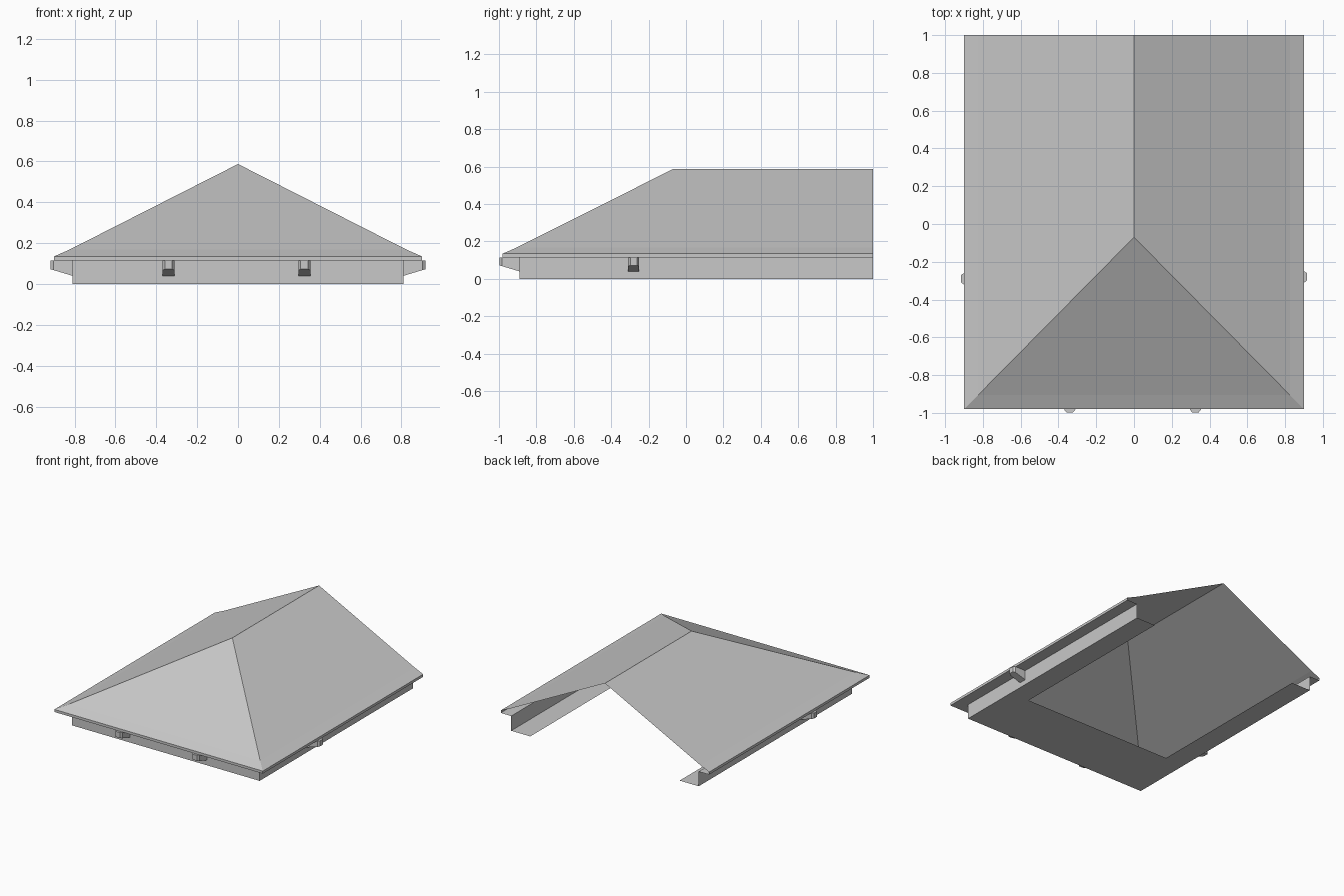
import bpy
import bmesh
from math import pi
from mathutils import Matrix

cube = bpy.data.objects.get("Cube")
if cube:
    bpy.data.objects.remove(cube, do_unlink=True)

grey = bpy.data.materials.new("plain grey")
grey.use_nodes = True
colour = (0.58, 0.58, 0.58, 1)
grey.diffuse_color = colour
grey.node_tree.nodes["Principled BSDF"].inputs["Base Color"].default_value = colour

BACK = 1.0


def finish(name, bm):
    mesh = bpy.data.meshes.new(name)
    bm.to_mesh(mesh)
    bm.free()
    mesh.materials.append(grey)
    obj = bpy.data.objects.new(name, mesh)
    bpy.context.collection.objects.link(obj)
    return obj


def band(name, *rings):
    """Join U-shaped rings, each (half width, front depth, height), open at the back."""
    bm = bmesh.new()
    loops = []
    for x, y, z in rings:
        path = [(-x, BACK), (-x, -y), (x, -y), (x, BACK)]
        loops.append([bm.verts.new((px, py, z)) for px, py in path])
    for low, high in zip(loops, loops[1:]):
        for i in range(3):
            bm.faces.new((low[i], low[i + 1], high[i + 1], high[i]))
    bmesh.ops.remove_doubles(bm, verts=bm.verts, dist=0.0001)
    return finish(name, bm)


# Outline rings from the inside of the base up to the ridge
inner = (0.645, 0.41, 0)
base = (0.81, 0.89, 0)
wall_top = (0.81, 0.89, 0.115)
eave_low = (0.9, 0.98, 0.115)
eave_top = (0.9, 0.98, 0.135)
kick = (0.825, 0.905, 0.168)
ridge = (0, 0.07, 0.587)

band("base_flange", inner, base)
band("wall_band", base, wall_top)
band("soffit", wall_top, eave_low)
band("fascia", eave_low, eave_top)
band("hip_roof", eave_top, kick, ridge)


# Eave brackets with chamfered noses and sloping undersides
def bracket(name, x, y, angle):
    bm = bmesh.new()
    side = [(0, 0.029), (0.093, 0.029), (0.107, 0.018)]
    outline = side + [(d, -w) for d, w in reversed(side)]
    low = [bm.verts.new((w, -d, 0.04 + 0.3 * d)) for d, w in outline]
    high = [bm.verts.new((w, -d, 0.115)) for d, w in outline]
    bm.faces.new(high)
    n = len(outline)
    for i in range(n):
        j = (i + 1) % n
        bm.faces.new((low[i], low[j], high[j], high[i]))
    # underside split at the chamfer
    bm.faces.new((low[0], low[1], low[4], low[5]))
    bm.faces.new((low[1], low[2], low[3], low[4]))
    bmesh.ops.recalc_face_normals(bm, faces=bm.faces)
    bm.transform(Matrix.Translation((x, y, 0)) @ Matrix.Rotation(angle, 4, "Z"))
    finish(name, bm)


bracket("front_bracket_right", -0.34, -0.89, 0)
bracket("front_bracket_left", 0.325, -0.89, 0)
bracket("side_bracket_left", 0.81, -0.28, pi / 2)
bracket("side_bracket_right", -0.81, -0.29, -pi / 2)
